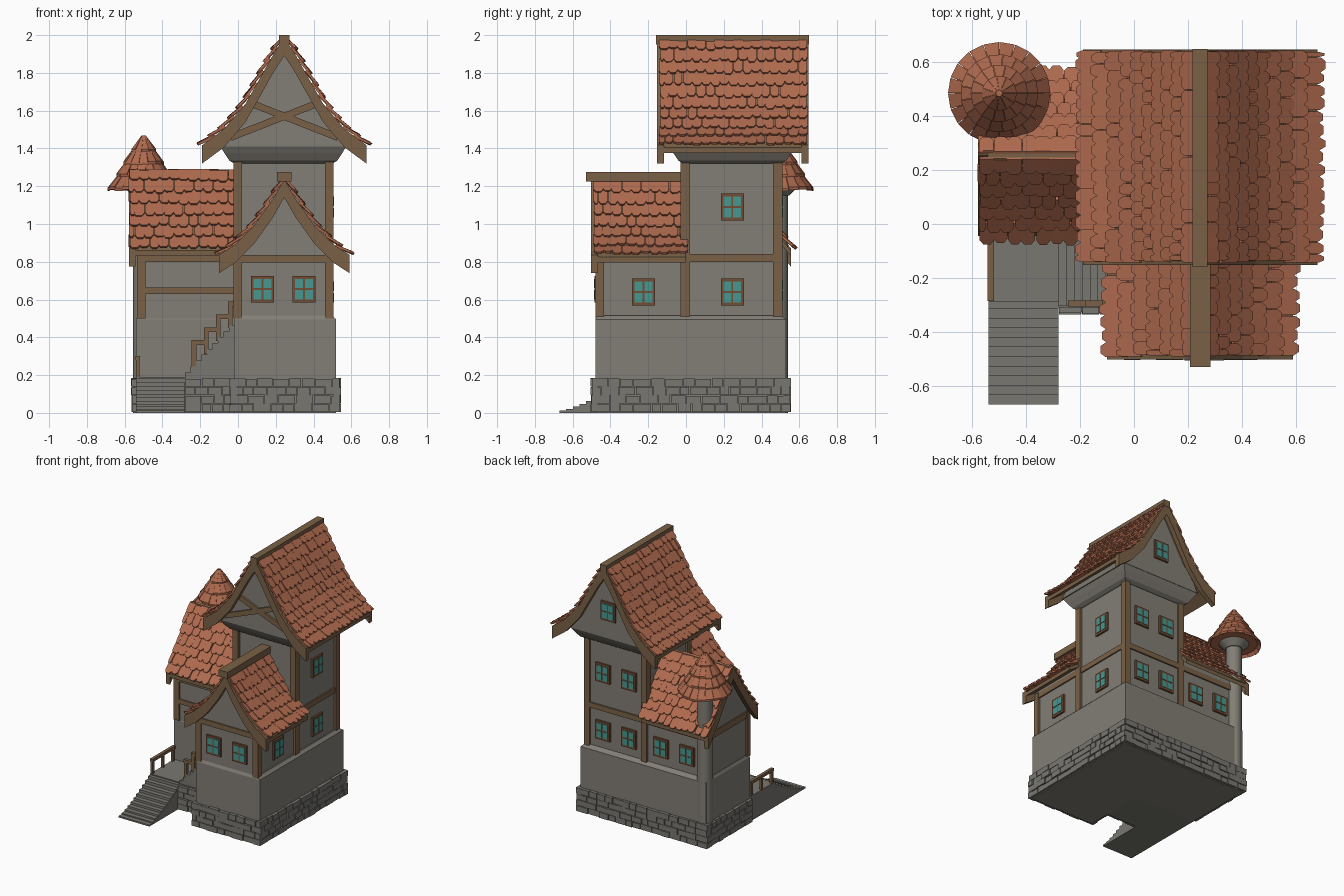
import bpy, bmesh, math, random
from mathutils import Vector

if "Cube" in bpy.data.objects:
    bpy.data.objects.remove(bpy.data.objects["Cube"])
random.seed(4)

COLOURS = {"plaster": (.225, .21, .18), "stone": (.19, .185, .165), "timber": (.195, .12, .062),
           "clay_tile": (.43, .145, .077), "glass": (.065, .31, .28), "window_wood": (.17, .075, .035)}
MATS = {}
for n, c in COLOURS.items():
    MATS[n] = bpy.data.materials.new(n)
    MATS[n].diffuse_color = (*c, 1)
PARTS = {}


def prism(name, mat, a, b):
    """Join two matching rings into a closed solid, collected by part name."""
    bm = PARTS.setdefault(name, (bmesh.new(), mat))[0]
    A, B = [bm.verts.new(p) for p in a], [bm.verts.new(p) for p in b]
    n = len(A)
    for i in range(n):
        j = (i + 1) % n
        bm.faces.new((A[i], A[j], B[j], B[i]))
    bm.faces.new(A[::-1])
    bm.faces.new(B)


def rect(x, y, z):
    return [(x[0], y[0], z), (x[1], y[0], z), (x[1], y[1], z), (x[0], y[1], z)]


def box(name, mat, x, y, z):
    prism(name, mat, rect(x, y, z[0]), rect(x, y, z[1]))


def disc(x, y, z, r, n=16):
    return [(x + r * math.cos(2 * math.pi * i / n), y + r * math.sin(2 * math.pi * i / n), z) for i in range(n)]


def place(axis, c, u, v, z):
    return (c + u, v, z) if axis == 'y' else (v, c + u, z)


def along(prof, s):
    for (u0, z0), (u1, z1) in zip(prof, prof[1:]):
        d = math.hypot(u1 - u0, z1 - z0)
        if s <= d or (u1, z1) == prof[-1]:
            return Vector((u0 + (u1 - u0) * s / d, z0 + (z1 - z0) * s / d))
        s -= d


def strip(name, mat, axis, c, prof, th, v0, v1, drop=0):
    for s in (-1, 1):
        for (u0, z0), (u1, z1) in zip(prof, prof[1:]):
            ring = [(u0, z0 - drop), (u1, z1 - drop), (u1, z1 - th), (u0, z0 - th)]
            prism(name, mat, *[[place(axis, c, s * u, v, z) for u, z in ring] for v in (v0, v1)])


def roof(name, axis, c, prof, v0, v1, rows, ridge, barges):
    strip(name + "_boards", "timber", axis, c, prof, .03, v0 + .01, v1 - .01)
    for v in barges:
        strip(name + "_bargeboards", "timber", axis, c, prof, .085, v - .018, v + .018, -.012)
    L = sum(math.dist(a, b) for a, b in zip(prof, prof[1:]))
    step, n = L / rows, round((v1 - v0) / .05)
    w = (v1 - v0) / n
    for side in (-1, 1):
        for i in range(rows):
            for k in range(n + i % 2):
                # one clay tile with a clipped lower edge
                va = max(v0, v0 + (k - .5 * (i % 2)) * w) + random.uniform(-.005, .005)
                vb = min(v1, v0 + (k + 1 - .5 * (i % 2)) * w) + random.uniform(-.003, .006)
                hi = along(prof, max(0, i * step - .02))
                lo = along(prof, (i + 1) * step + random.uniform(-.003, .012))
                d = (lo - hi).normalized()
                nor = Vector((-d.y, d.x))
                ww = vb - va
                shape = [(va, 0, 0), (vb, 0, 0), (vb, .8, .014), (vb - .25 * ww, 1, .018),
                         (va + .25 * ww, 1, .018), (va, .8, .014)]
                lift = random.uniform(.001, .007)
                rings = []
                for t in (0, .013):
                    ring = []
                    for v, f, h in shape:
                        p = hi.lerp(lo, f) + nor * (h + t + lift)
                        ring.append(place(axis, c, side * p.x, v, p.y))
                    rings.append(ring)
                prism(name + "_tiles", "clay_tile", *rings)
    r0, r1, rz, rw, rh = ridge
    prism(name + "_ridge_beam", "timber", *[[place(axis, c, u, v, z) for u, z in
          ((-rw, rz - rh), (rw, rz - rh), (rw, rz), (-rw, rz))] for v in (r0, r1)])


def gable(name, axis, c, half, v0, v1):
    ring = [(-u, z) for u, z in half] + [(u, z) for u, z in half[-2::-1]]
    prism(name, "plaster", *[[place(axis, c, u, v, z) for u, z in ring] for v in (v0, v1)])


def window(axis, face, out, a, z):
    """Four-pane window on a wall plane; axis is the direction the wall runs."""
    def put(name, mat, a0, a1, z0, z1, d0, d1):
        d = sorted((face + out * d0, face + out * d1))
        box(name, mat, *(((a0, a1), d) if axis == 'x' else (d, (a0, a1))), (z0, z1))
    put("window_frames", "window_wood", a - .061, a + .061, z - .071, z + .071, -.01, .014)
    for sa in (-1, 1):
        for sz in (-1, 1):
            ca, cz = a + sa * .026, z + sz * .03
            put("window_panes", "glass", ca - .021, ca + .021, cz - .025, cz + .025, .012, .018)


def stones(axis, face, out, a0, a1):
    for r in range(4):
        a, z = a0, .004 + r * .045
        while a < a1 - .001:
            b = a + random.uniform(.05, .1)
            if b > a1 - .04:
                b = a1
            d = sorted((face - out * .015, face + out * random.uniform(.016, .026)))
            s = (a + .002, b - .002)
            box("foundation_stones", "stone", *((s, d) if axis == 'x' else (d, s)),
                (z + .002, z + .043 + random.uniform(-.003, .003)))
            a = b


# Lower masonry and foundation stones
for x, y in (((-.02, .52), (-.48, .53)), ((-.54, -.02), (0, .53))):
    box("lower_walls", "plaster", x, y, (0, .495))
    prism("lower_walls", "plaster", rect(x, y, .495),
          rect((max(x[0], -.53), min(x[1], .50)), (y[0] + .01, .50), .515))
stones('x', -.48, -1, -.04, .54)
stones('y', .52, 1, -.5, .55)
stones('x', .53, 1, -.56, .54)
stones('y', -.54, -1, 0, .55)
stones('y', -.02, -1, -.5, -.31)
stones('x', -.31, -1, -.28, -.03)

# Upper walls, flared overhang and gables
box("front_wing_wall", "plaster", (-.01, .49), (-.47, .02), (.5, .84))
box("left_wing_wall", "plaster", (-.525, 0), (0, .495), (.5, .87))
box("tower_wall", "plaster", (-.01, .49), (-.01, .495), (.5, 1.33))
flare = [(1.32, .01), (1.335, .035), (1.375, .062), (1.415, .085)]
for (za, ea), (zb, eb) in zip(flare, flare[1:]):
    prism("tower_overhang", "plaster", rect((-.01 - ea, .49 + ea), (-.005 - ea, .495 + ea), za),
          rect((-.01 - eb, .49 + eb), (-.005 - eb, .495 + eb), zb))
gable("tower_gable", 'y', .245, [(.335, 1.41), (.3, 1.48), (.2, 1.605), (0, 1.955)], -.09, .58)
gable("front_wing_gable", 'y', .245, [(.25, .83), (.25, .865), (.16, .955), (0, 1.195)], -.47, .02)
gable("left_wing_gable", 'x', .25, [(.25, .83), (.25, .895), (.16, 1.015), (0, 1.24)], -.525, 0)

# Tiled roofs
roof("tower_roof", 'y', .245, [(0, 1.975), (.05, 1.9), (.205, 1.625), (.32, 1.49), (.435, 1.405)],
     -.14, .64, 10, (-.16, .65, 2.0, .028, .05), (-.135, .63))
roof("front_wing_roof", 'y', .245, [(0, 1.225), (.06, 1.12), (.16, .98), (.26, .88), (.345, .825)],
     -.49, .01, 7, (-.53, .0, 1.275, .038, .05), (-.485,))
roof("left_wing_roof", 'x', .255, [(0, 1.28), (.06, 1.19), (.16, 1.04), (.25, .92), (.3, .86)],
     -.575, 0, 7, (-.56, 0, 1.285, .018, .05), (-.56,))

# Timber posts and beams
W = "timber"
for x in ((-.025, .022), (.46, .505)):
    for y in ((-.03, .02), (.46, .51)):
        box("corner_posts", W, x, y, (.5, 1.33))
    box("corner_posts", W, x, (-.48, -.435), (.5, .84))
box("corner_posts", W, (-.535, -.49), (-.012, .03), (.5, .84))
box("corner_posts", W, (-.535, -.49), (.46, .505), (.5, .84))
box("wall_beams", W, (.0, .48), (-.48, -.45), (.795, .835))
box("wall_beams", W, (.47, .5), (-.46, .48), (.80, .84))
box("wall_beams", W, (-.52, .48), (.48, .506), (.80, .84))
box("wall_beams", W, (-.535, -.02), (-.015, .02), (.80, .86))
box("wall_beams", W, (-.5, -.02), (-.01, .02), (.63, .665))
box("wall_beams", W, (-.533, -.5), (0, .49), (.80, .85))
for s in (-1, 1):
    # crossed braces on the tower front gable
    a, b = Vector((.245 - s * .28, -.105, 1.46)), Vector((.245 + s * .165, -.105, 1.635))
    w = Vector((0, 0, .02))
    t = Vector((0, .02, 0))
    prism("gable_braces", W, [a - w, b - w, b + w, a + w], [a - w + t, b - w + t, b + w + t, a + w + t])

# Windows
for x in (.13, .35):
    window('x', -.47, -1, x, .655)
    for z in (.65, 1.09):
        window('x', .495, 1, x, z)
for x in (-.14, -.36):
    window('x', .495, 1, x, .65)
window('x', .58, 1, .245, 1.62)
for y, z in ((-.225, .64), (.245, .64), (.245, 1.09)):
    window('y', .49, 1, y, z)

# Round turret with tiered tile cone
tx, ty = -.5, .485
prism("turret_column", "plaster", disc(tx, ty, 0, .055, 24), disc(tx, ty, 1.2, .055, 24))
prism("turret_cap", "plaster", disc(tx, ty, 1.15, .06, 24), disc(tx, ty, 1.2, .11, 24))
prism("turret_roof_core", "clay_tile", disc(tx, ty, 1.195, .165, 20), disc(tx, ty, 1.46, .012, 20))
for k, (z0, r0, z1, r1) in enumerate(((1.195, .19, 1.30, .105), (1.265, .145, 1.365, .07),
                                     (1.33, .107, 1.42, .04), (1.395, .066, 1.468, .012))):
    n = 20 - 3 * k
    for i in range(n):
        rings, zj = [], random.uniform(-.008, .004)
        for t in (0, -.014):
            ring = []
            for f, z, r in ((.02, z0 + zj, r0), (.98, z0 + zj, r0), (.98, z1, r1), (.02, z1, r1)):
                a = 2 * math.pi * (i + f) / n
                ring.append((tx + r * math.cos(a), ty + r * math.sin(a), z + t))
            rings.append(ring)
        prism("turret_tiles", "clay_tile", *rings)

# Front steps, landing and side steps up to the wing
box("landing", "stone", (-.54, -.28), (-.29, .01), (0, .19))
for i in range(11):
    y = -.67 + .39 * i / 11
    box("front_steps", "stone", (-.54, -.28), (y, -.28), (0, .012 + .17 * (i / 10) ** 1.3))
box("side_stair_base", "stone", (-.28, -.01), (-.31, .01), (0, .19))
for i in range(9):
    box("side_steps", "stone", (-.28 + .029 * i, -.01), (-.305, .01), (.15, .215 + .031 * i))

# Railings
for i in range(4):
    x, z = -.245 + .064 * i, .245 + .068 * i
    box("stair_railing", W, (x, x + .025), (-.305, -.285), (z, z + .13))
    box("stair_railing", W, (x, x + .07), (-.307, -.283), (z + .115, z + .14))
for y in (-.275, -.15, -.03):
    box("landing_railing", W, (-.54, -.522), (y - .01, y + .01), (.18, .29))
box("landing_railing", W, (-.543, -.52), (-.285, -.01), (.28, .302))

# Make one object per part
for name, (bm, mat) in PARTS.items():
    bmesh.ops.recalc_face_normals(bm, faces=bm.faces[:])
    me = bpy.data.meshes.new(name)
    bm.to_mesh(me)
    bm.free()
    me.materials.append(MATS[mat])
    ob = bpy.data.objects.new(name, me)
    bpy.context.collection.objects.link(ob)
    if name in ("turret_column", "turret_cap"):
        bpy.ops.object.select_all(action='DESELECT')
        ob.select_set(True)
        bpy.context.view_layer.objects.active = ob
        bpy.ops.object.shade_smooth_by_angle()

for m in bpy.data.materials:
    if m.users and not m.is_grease_pencil:
        m.use_nodes = True
        m.node_tree.nodes["Principled BSDF"].inputs["Base Color"].default_value = m.diffuse_color
